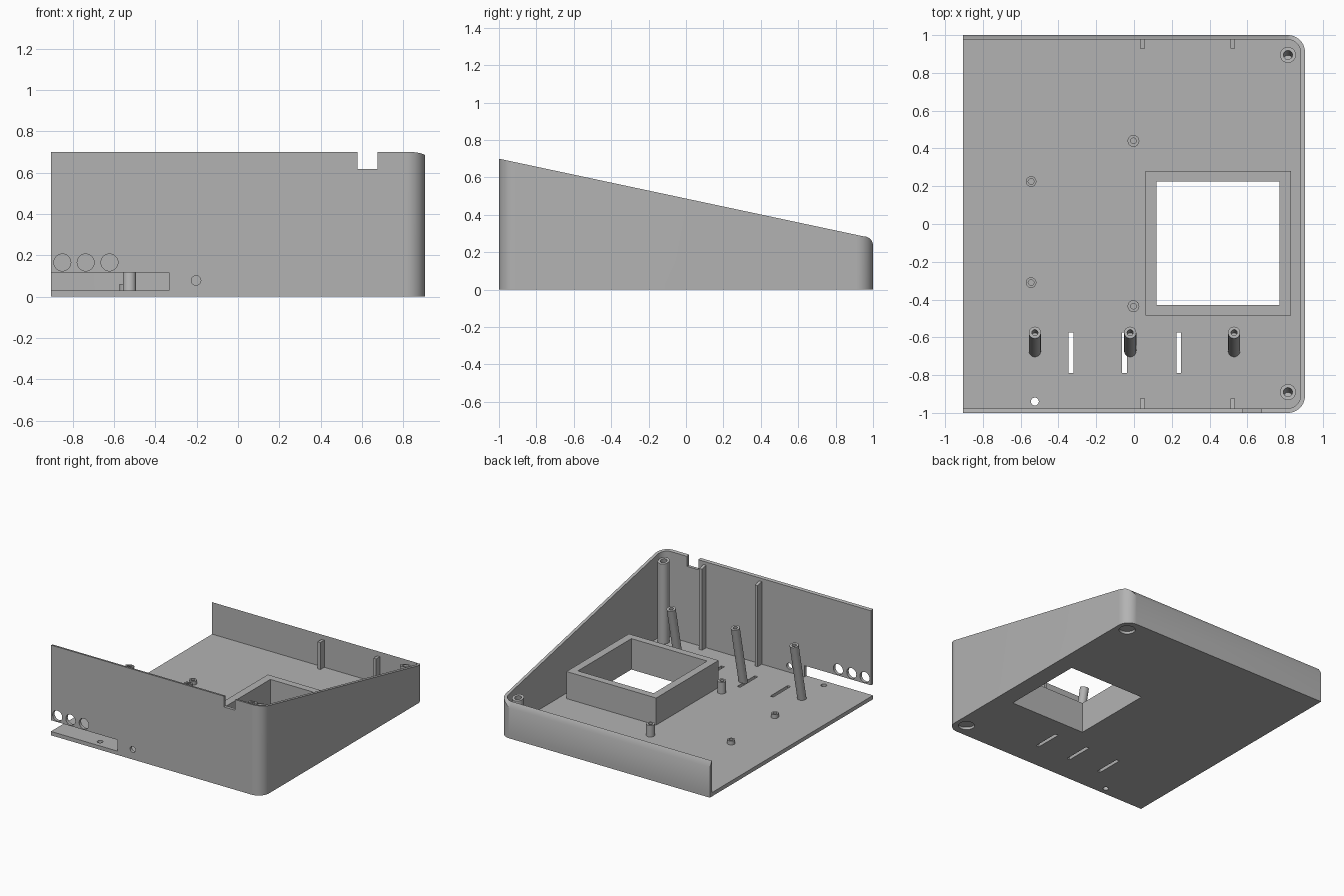
import bpy, bmesh, math
from mathutils import Vector, Matrix

if "Cube" in bpy.data.objects:
    bpy.data.objects.remove(bpy.data.objects["Cube"])

grey = bpy.data.materials.new("plastic_grey")
grey.diffuse_color = (0.45, 0.45, 0.45, 1)
grey.use_nodes = True
grey.node_tree.nodes["Principled BSDF"].inputs["Base Color"].default_value = grey.diffuse_color

W, T, FLOOR, R = 0.905, 0.024, 0.03, 0.09
SLOPE = 0.213
TILT = math.atan(SLOPE)


def rim(y):
    """Height of the sloping top edge, rounded over at the back."""
    if y <= 0.95:
        return 0.70 - SLOPE * (y + 1)
    return 0.235 + 0.05 * math.sqrt(max(0, 1 - ((y - 0.95) / 0.05) ** 2))


def finish(name, bm):
    bmesh.ops.recalc_face_normals(bm, faces=bm.faces)
    me = bpy.data.meshes.new(name)
    bm.to_mesh(me)
    bm.free()
    me.materials.append(grey)
    ob = bpy.data.objects.new(name, me)
    bpy.context.collection.objects.link(ob)
    return ob


def box(name, x0, x1, y0, y1, z0, z1, top=None):
    bm = bmesh.new()
    bmesh.ops.create_cube(bm, size=1)
    for v in bm.verts:
        x, y, z = v.co
        v.co = (x1 if x > 0 else x0, y1 if y > 0 else y0, z1 if z > 0 else z0)
        if top and z > 0:
            v.co.z = top(v.co.y)
    return finish(name, bm)


def cylinder(name, a, b, r, seg=32):
    a, b = Vector(a), Vector(b)
    bm = bmesh.new()
    m = Matrix.Translation((a + b) / 2) @ (b - a).to_track_quat('Z', 'Y').to_matrix().to_4x4()
    bmesh.ops.create_cone(bm, cap_ends=True, segments=seg, radius1=r, radius2=r,
                          depth=(b - a).length, matrix=m)
    return finish(name, bm)


def cut(ob, cutters):
    """Subtract each cutter from the part, then discard the cutters."""
    for c in cutters:
        m = ob.modifiers.new("cut", 'BOOLEAN')
        m.operation, m.solver, m.object = 'DIFFERENCE', 'EXACT', c
    bpy.context.view_layer.update()
    me = bpy.data.meshes.new_from_object(ob.evaluated_get(bpy.context.evaluated_depsgraph_get()))
    ob.modifiers.clear()
    ob.data = me
    for c in cutters:
        bpy.data.objects.remove(c)


def outline(inset):
    """Open path: front left, round the two right corners, back left."""
    r, n = R - inset, 14
    pts = [(-W, -1 + inset)]
    for cy, start in ((-1 + R, -90), (1 - R, 0)):
        for i in range(n + 1):
            a = math.radians(start + 90 * i / n)
            pts.append((W - R + r * math.cos(a), cy + r * math.sin(a)))
    return pts + [(-W, 1 - inset)]


# floor plate
bm = bmesh.new()
face = bm.faces.new([bm.verts.new((x, y, 0)) for x, y in outline(0)])
ext = bmesh.ops.extrude_face_region(bm, geom=[face])
bmesh.ops.translate(bm, vec=(0, 0, FLOOR), verts=[g for g in ext["geom"] if isinstance(g, bmesh.types.BMVert)])
floor = finish("floor", bm)
cut(floor, [box("window", 0.12, 0.77, -0.43, 0.225, -0.1, 0.1)]
    + [box("slot", x - 0.013, x + 0.013, -0.79, -0.575, -0.1, 0.1) for x in (-0.333, -0.05, 0.237)]
    + [cylinder("hole", (-0.525, -0.94, -0.1), (-0.525, -0.94, 0.1), 0.021)]
    + [cylinder("recess", (0.815, y, -0.1), (0.815, y, 0.02), 0.058) for y in (-0.89, 0.895)])

# wall wrapping front, right and back
bm = bmesh.new()
rings = []
for (xo, yo), (xi, yi) in zip(outline(0), outline(T)):
    rings.append([bm.verts.new(p) for p in ((xo, yo, FLOOR), (xo, yo, rim(yo)),
                                            (xi, yi, rim(yi)), (xi, yi, FLOOR))])
for p, q in zip(rings, rings[1:]):
    for k in range(4):
        j = (k + 1) % 4
        bm.faces.new((p[k], p[j], q[j], q[k]))
bm.faces.new(rings[0])
bm.faces.new(rings[-1])
wall = finish("wall", bm)
cut(wall, [box("port_slot", -1, -0.335, -1.1, -0.95, 0.0, 0.117),
           box("notch", 0.578, 0.675, -1.1, -0.93, 0.617, 0.8),
           cylinder("small_hole", (-0.203, -1.1, 0.078), (-0.203, -0.95, 0.078), 0.023)]
    + [cylinder("port", (x, -1.1, 0.165), (x, -0.95, 0.165), 0.041) for x in (-0.85, -0.737, -0.622)])

# raised frame round the window
frame = box("window_frame", 0.06, 0.83, -0.485, 0.28, FLOOR, 0.24)
cut(frame, [box("opening", 0.12, 0.77, -0.43, 0.225, -0.1, 0.5)])

# stiffening ribs on front and back walls
for x in (0.045, 0.522):
    box("front_rib", x - 0.012, x + 0.012, -1 + T, -0.925, FLOOR, 0, lambda y: rim(y) - 0.025)
    box("back_rib", x - 0.012, x + 0.012, 0.93, 1 - T, FLOOR, 0, lambda y: 0.24)

# corner screw posts with sloping tops and tilted screw holes
for y in (-0.89, 0.895):
    post = cylinder("corner_post", (0.815, y, FLOOR), (0.815, y, 0.3), 0.042)
    for v in post.data.vertices:
        if v.co.z > 0.1:
            v.co.z = 0.70 - SLOPE * (v.co.y + 1) - 0.02
    top = Vector((0.815, y, 0.70 - SLOPE * (y + 1) - 0.02))
    n = Vector((0, math.sin(TILT), math.cos(TILT)))
    cut(post, [cylinder("screw_hole", top - n * 0.12, top + n * 0.05, 0.024)])

# leaning support posts
for x in (-0.525, -0.02, 0.53):
    n = Vector((0, math.sin(TILT), math.cos(TILT)))
    top = Vector((x, -0.575, 0.48))
    post = cylinder("leaning_post", top - n * 0.47, top, 0.032)
    for v in post.data.vertices:
        if v.co.z < 0.1:
            v.co -= n * ((v.co.z - 0.02) / n.z)
    cut(post, [cylinder("pilot_hole", top - n * 0.08, top + n * 0.05, 0.016)])

# board standoffs
for x, y, r, h in ((-0.545, 0.225, 0.028, 0.06), (-0.545, -0.31, 0.028, 0.06),
                   (-0.003, 0.44, 0.031, 0.12), (-0.003, -0.435, 0.031, 0.12)):
    s = cylinder("standoff", (x, y, FLOOR), (x, y, h), r)
    cut(s, [cylinder("standoff_hole", (x, y, FLOOR + 0.005), (x, y, 0.3), 0.015)])

for ob in bpy.context.collection.objects:
    ob.select_set(True)
    bpy.context.view_layer.objects.active = ob
bpy.ops.object.shade_smooth_by_angle(angle=math.radians(30))
